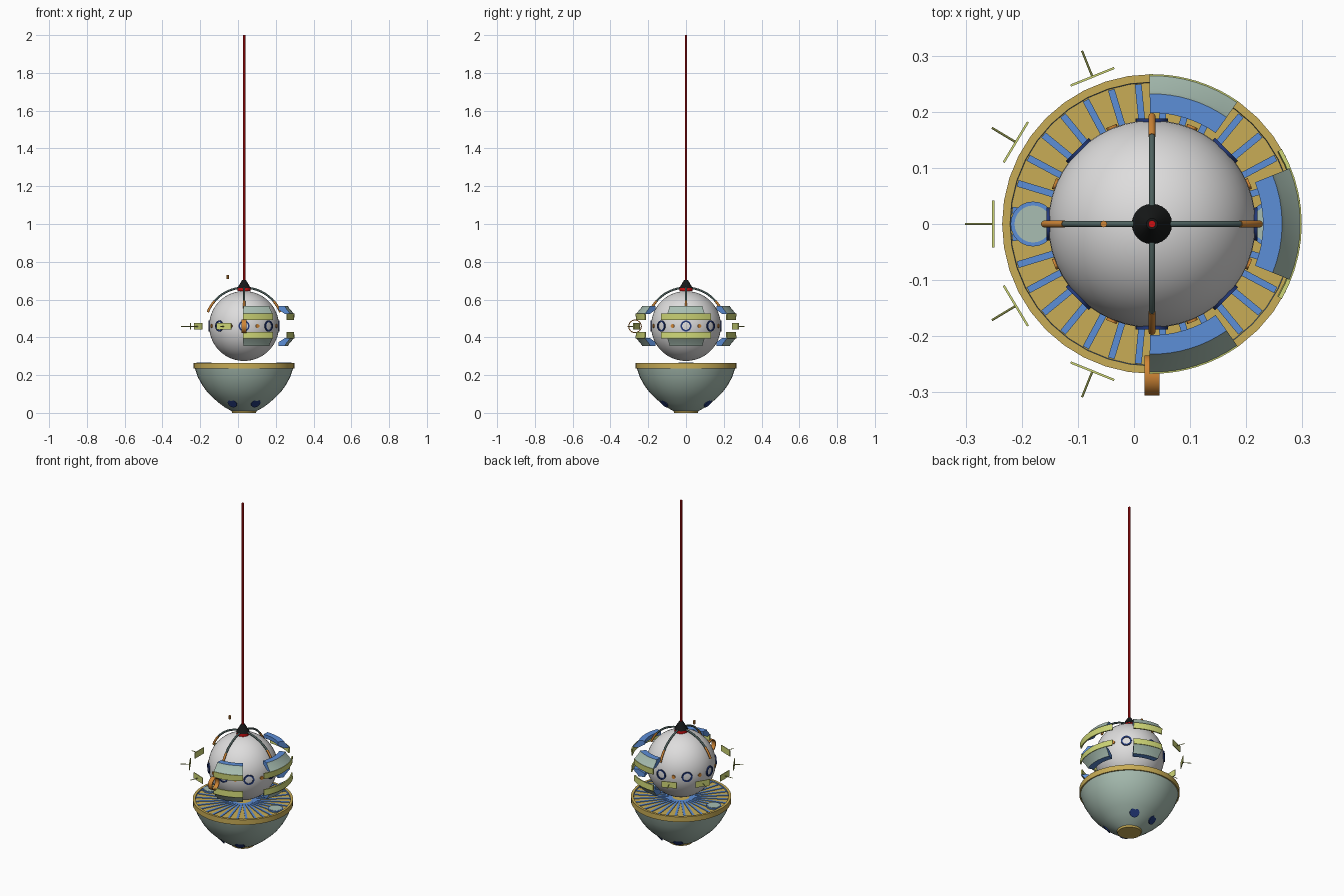
import bpy, bmesh, math
from mathutils import Vector, Matrix

if "Cube" in bpy.data.objects:
    bpy.data.objects.remove(bpy.data.objects["Cube"])

CX, CZ, R = 0.032, 0.46, 0.185      # main axis, sphere centre height, sphere radius


def mat(name, r, g, b):
    m = bpy.data.materials.new(name)
    m.diffuse_color = [((c / 255 + 0.055) / 1.055) ** 2.4 for c in (r, g, b)] + [1]
    m.use_nodes = True
    m.node_tree.nodes["Principled BSDF"].inputs["Base Color"].default_value = m.diffuse_color
    return m


WHITE = mat("pale_grey", 222, 221, 221)
TEAL = mat("grey_teal", 168, 190, 178)
GOLD = mat("gold", 200, 172, 86)
BLUE = mat("blue", 92, 142, 215)
LIME = mat("lime", 206, 214, 118)
NAVY = mat("navy", 34, 56, 120)
RED = mat("red", 205, 16, 18)
BLACK = mat("black", 22, 24, 24)
DARK = mat("dark_teal", 78, 98, 95)
ORANGE = mat("orange_brown", 208, 134, 54)


def finish(name, bm, mats, smooth=30):
    bmesh.ops.recalc_face_normals(bm, faces=bm.faces)
    me = bpy.data.meshes.new(name)
    bm.to_mesh(me)
    bm.free()
    ob = bpy.data.objects.new(name, me)
    bpy.context.collection.objects.link(ob)
    for m in mats:
        me.materials.append(m)
    if smooth:
        bpy.ops.object.select_all(action='DESELECT')
        ob.select_set(True)
        bpy.context.view_layer.objects.active = ob
        bpy.ops.object.shade_smooth_by_angle(angle=math.radians(smooth))
    return ob


def lathe(name, prof, mats, idx, a0=0, a1=360, seg=40, closed=False):
    """Turn an (r, z) profile about the main axis; idx is the material of each profile edge."""
    bm = bmesh.new()
    full = a1 - a0 >= 360
    rings = []
    for i in range(seg if full else seg + 1):
        a = math.radians(a0 + (a1 - a0) * i / seg)
        rings.append([bm.verts.new((CX + r * math.cos(a), r * math.sin(a), z)) for r, z in prof])
    n = len(prof)
    for i in range(seg):
        p, q = rings[i], rings[(i + 1) % len(rings)]
        for j in range(n if closed else n - 1):
            k = (j + 1) % n
            bm.faces.new((p[j], q[j], q[k], p[k])).material_index = idx[j]
    if closed and not full:
        for ring in (rings[0], rings[-1]):
            bm.faces.new(ring).material_index = idx[-1]
    bmesh.ops.remove_doubles(bm, verts=bm.verts, dist=1e-5)
    return finish(name, bm, mats)


def place(angle, r, z, tilt=0):
    """Frame on the main axis: local z points outwards at the angle, raised by tilt."""
    a, t = math.radians(angle), math.radians(tilt)
    d = Vector((math.cos(a) * math.cos(t), math.sin(a) * math.cos(t), math.sin(t)))
    tang = Vector((-math.sin(a), math.cos(a), 0))
    rot = Matrix((tang, d.cross(tang), d)).transposed().to_4x4()
    return Matrix.Translation((CX + r * math.cos(a), r * math.sin(a), z)) @ rot


def disc(name, m, mw, radius, depth, seg=20, r2=None):
    bm = bmesh.new()
    bmesh.ops.create_cone(bm, cap_ends=True, segments=seg, radius1=radius,
                          radius2=radius if r2 is None else r2, depth=depth, matrix=mw)
    return finish(name, bm, [m])


def box(name, m, mw, size):
    bm = bmesh.new()
    bmesh.ops.create_cube(bm, size=1, matrix=mw @ Matrix.Diagonal((*size, 1)))
    return finish(name, bm, [m], 0)


def tube(name, m, pts, radius):
    cu = bpy.data.curves.new(name, 'CURVE')
    cu.dimensions = '3D'
    cu.bevel_depth, cu.bevel_resolution, cu.use_fill_caps = radius, 2, True
    sp = cu.splines.new('POLY')
    sp.points.add(len(pts) - 1)
    for p, co in zip(sp.points, pts):
        p.co = (*co, 1)
    cu.materials.append(m)
    ob = bpy.data.objects.new(name, cu)
    bpy.context.collection.objects.link(ob)


# bowl base with gold foot, gold rim band and gold deck
lathe("bowl_base",
      [(0, 0), (.063, 0), (.066, .01), (.1, .028), (.13, .05), (.165, .08), (.193, .108), (.22, .145),
       (.245, .19), (.26, .235), (.267, .235), (.267, .265), (.253, .265), (.252, .258), (0, .258)],
      [TEAL, GOLD, BLUE], [1, 1] + [0] * 7 + [1] * 3 + [2, 1])

# blue radial stripes on the deck
for i in range(32):
    a = 360 * (i + .5) / 32
    box("deck_stripe", BLUE, place(a, .148, .259), (.012, .004, .204))

# round sockets on the deck, left and right
for a in (0, 180):
    m = Matrix.Translation((CX + .212 * math.cos(math.radians(a)), 0, .262))
    disc("socket_plate", BLUE, m, .04, .008, 24)
    disc("socket_floor", TEAL, m @ Matrix.Translation((0, 0, .003)), .033, .004, 24)

# dark patches near the foot of the bowl
for a in (62, 118, 242, 298):
    disc("bowl_patch", NAVY, place(a, .131, .051, -40), .026, .006)

# sphere
bm = bmesh.new()
bmesh.ops.create_uvsphere(bm, u_segments=48, v_segments=28, radius=R,
                          matrix=Matrix.Translation((CX, 0, CZ)))
finish("sphere", bm, [WHITE], 60)

# porthole rings and small gold studs round the equator
for i in range(8):
    mw = place(45 * i, R - .002, CZ)
    bm = bmesh.new()
    prof = [(.021, -.008), (.021, .005), (.029, .005), (.029, -.008)]
    rings = [[bm.verts.new(mw @ Vector((r * math.cos(t), r * math.sin(t), z))) for r, z in prof]
             for t in (2 * math.pi * k / 24 for k in range(24))]
    for k in range(24):
        p, q = rings[k], rings[(k + 1) % 24]
        for j in range(4):
            bm.faces.new((p[j], q[j], q[(j + 1) % 4], p[(j + 1) % 4]))
    finish("porthole_ring", bm, [NAVY])
    disc("stud", ORANGE, place(45 * i + 22.5, R, CZ), .01, .008, 12)

# curved panels: lime wall, teal slope, blue top and inside; mirrored above and below
for a0, a1, extra in ((-91, -55, 0), (-22, 22, 8), (55, 91, 0)):
    for s in (1, -1):
        upper = [(.26, .523), (.266, .523), (.238, .555), (.232, .566), (.198, .566), (.198, .545), (.235, .523)]
        wall = [(.258, .491), (.265, .491), (.267, .525), (.26, .525)]
        flip = lambda pr: [(r, CZ + s * (z - CZ)) for r, z in pr]
        lathe("panel_body", flip(upper), [BLUE, TEAL], [0, 1, 1, 0, 0, 0, 0], a0, a1, 8, True)
        lathe("panel_wall", flip(wall), [LIME], [0] * 4, a0 - extra, a1 + extra, 10, True)

# four arched arms with gold tips
for a in (0, 90, 180, 270):
    c, s = math.cos(math.radians(a)), math.sin(math.radians(a))

    def arc(t0, t1, n, r=.207):
        ts = [math.radians(t0 + (t1 - t0) * k / n) for k in range(n + 1)]
        return [(CX + r * math.cos(t) * c, r * math.cos(t) * s, .456 + r * math.sin(t)) for t in ts]
    tube("arched_arm", DARK, arc(40, 88, 12), .0055)
    tube("arm_tip", ORANGE, arc(22, 41, 5), .0065)

# mast with its cone foot
mid = lambda z: Matrix.Translation((CX, 0, z))
disc("mast_collar", RED, mid(.652), .034, .016, 24)
disc("mast_cone", BLACK, mid(.682), .036, .044, 24, .01)
disc("mast", RED, mid(1.345), .0065, 1.31, 12)

# T-shaped fins on the left: plate and outward rod
for a in (112, 149, 180, 211, 248):
    box("fin_plate", LIME, place(a, .283, .458), (.084, .035, .004))
    disc("fin_rod", LIME, place(a, .308, .458), .002, .05, 8)

# hollow ring at the front
bm = bmesh.new()
rings = []
for k in range(24):
    t = 2 * math.pi * k / 24
    rings.append([bm.verts.new((CX + x, -.27 + r * math.cos(t), .458 + r * math.sin(t)))
                  for r, x in ((.036, -.013), (.036, .013), (.031, .013), (.031, -.013))])
for k in range(24):
    p, q = rings[k], rings[(k + 1) % 24]
    for j in range(4):
        bm.faces.new((p[j], q[j], q[(j + 1) % 4], p[(j + 1) % 4]))
finish("front_ring", bm, [ORANGE])

# small loose piece above the left arm
disc("loose_pin", ORANGE, Matrix.Translation((-.054, 0, .72)), .006, .02, 10)
